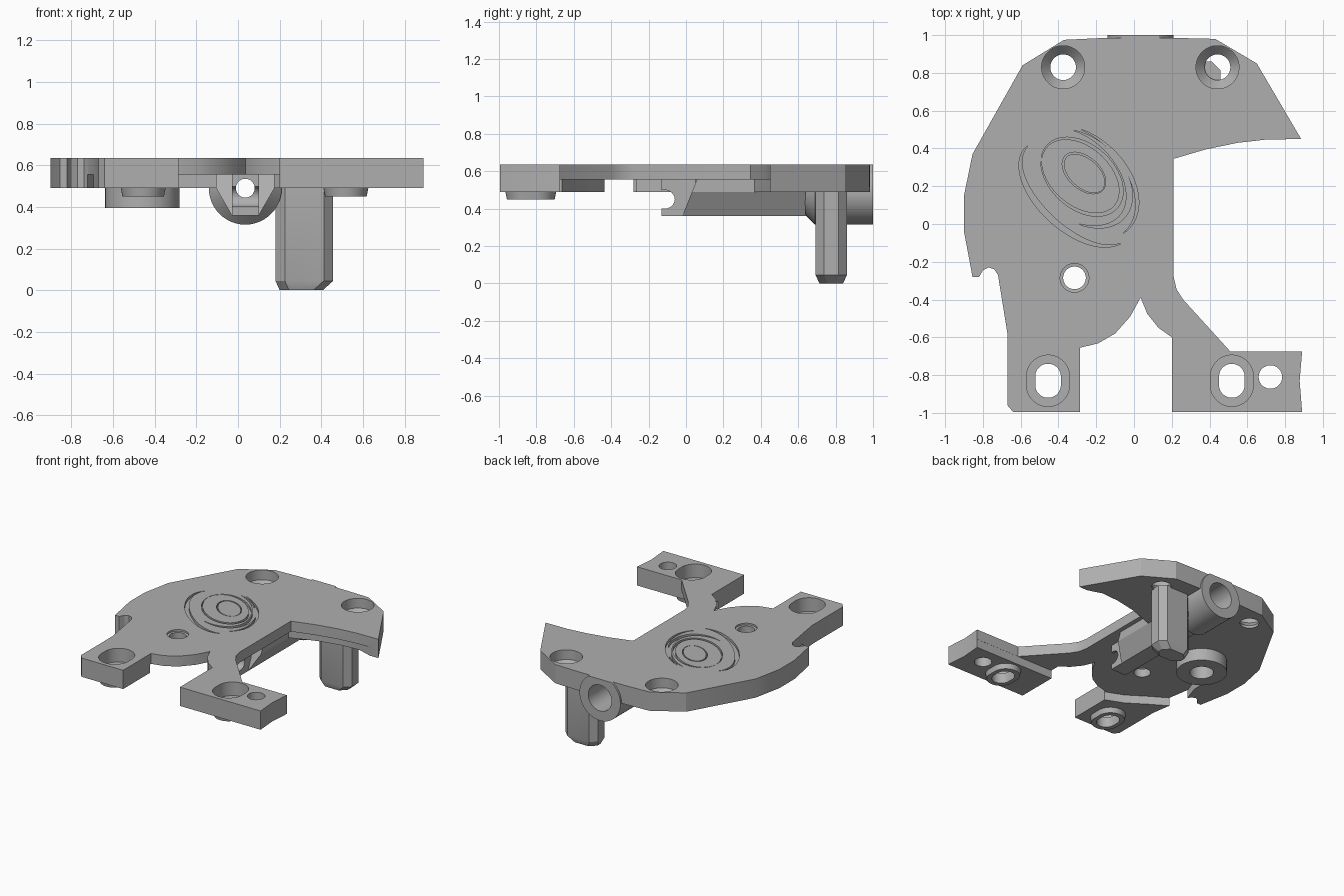
import bpy, bmesh
from math import sin, cos, pi, radians
from mathutils import Matrix, Vector

if "Cube" in bpy.data.objects:
    bpy.data.objects.remove(bpy.data.objects["Cube"])

grey = bpy.data.materials.new("plain_grey")
grey.use_nodes = True
grey.diffuse_color = (0.43, 0.43, 0.43, 1)
grey.node_tree.nodes["Principled BSDF"].inputs["Base Color"].default_value = grey.diffuse_color

TOP, LOW, THIN = 0.635, 0.49, 0.555
AXIS_X = 0.035


def loft(name, rings):
    """Solid from stacked rings with equal point counts."""
    bm = bmesh.new()
    vs = [[bm.verts.new(p) for p in r] for r in rings]
    n = len(vs[0])
    for a, b in zip(vs, vs[1:]):
        for i in range(n):
            bm.faces.new((a[i], a[(i + 1) % n], b[(i + 1) % n], b[i]))
    bm.faces.new(vs[0][::-1])
    bm.faces.new(vs[-1])
    bmesh.ops.recalc_face_normals(bm, faces=bm.faces)
    me = bpy.data.meshes.new(name)
    bm.to_mesh(me)
    bm.free()
    me.materials.append(grey)
    ob = bpy.data.objects.new(name, me)
    bpy.context.collection.objects.link(ob)
    return ob


def prism(name, pts, z0, z1):
    return loft(name, [[(x, y, z) for x, y in pts] for z in (z0, z1)])


def turned(name, x, y, profile, slot=0, n=40):
    """Vertical round part from (radius, z) pairs, stretched in y by slot."""
    def ring(r, z):
        out = []
        for i in range(n):
            a = 2 * pi * (i + 0.5) / n
            out.append((x + r * cos(a), y + r * sin(a) + (slot if sin(a) > 0 else -slot), z))
        return out
    return loft(name, [ring(r, z) for r, z in profile])


def along_y(name, profile, z=LOW, n=48):
    """Round part lying along y from (radius, y) pairs."""
    return loft(name, [[(AXIS_X + r * cos(2 * pi * i / n), y, z + r * sin(2 * pi * i / n))
                        for i in range(n)] for r, y in profile])


def crescent(x, y, a, b, t0, t1, w, n=40):
    """Shallow groove cutter following a tilted ellipse, tapered at both ends."""
    tilt = Matrix.Rotation(radians(-42), 2)
    outer, inner = [], []
    for i in range(n + 1):
        t = radians(t0 + (t1 - t0) * i / n)
        d = w * sin(pi * i / n) + 0.002
        for line, k in ((outer, 0), (inner, d)):
            p = tilt @ Vector(((a - k) * cos(t), (b - k) * sin(t)))
            line.append((x + p.x, y + p.y))
    return prism("groove", outer + inner[::-1], TOP - 0.02, TOP + 0.02)


def boolean(ob, others, op):
    for other in others:
        m = ob.modifiers.new("join", "BOOLEAN")
        m.operation, m.object, m.solver = op, other, "EXACT"
        bpy.context.view_layer.objects.active = ob
        bpy.ops.object.modifier_apply(modifier=m.name)
        bpy.data.objects.remove(other)


# Main plate outline
outline = [(-.37, .975), (-.16, .985), (.22, .985), (.43, .98), (.65, .85), (.885, .45),
           (.7, .447), (.55, .43), (.38, .395), (.21, .345), (.21, -.28), (.225, -.345), (.26, -.4),
           (.51, -.675), (.89, -.675), (.877, -.83), (.89, -.995), (.2, -.995), (.2, -.6),
           (.13, -.55), (.07, -.475), (.035, -.39), (-.02, -.49), (-.1, -.58), (-.19, -.632),
           (-.285, -.655), (-.285, -.995), (-.64, -.995), (-.67, -.96), (-.67, -.58), (-.72, -.27),
           (-.74, -.24), (-.77, -.23), (-.8, -.245), (-.82, -.28), (-.855, -.28), (-.9, -.04),
           (-.9, .15), (-.855, .37), (-.59, .84)]
plate = prism("main_plate", outline, LOW, TOP)

# Relieved underside below the hub, neck and wing edge
relief = [(-.27, -.67), (-.42, -.61), (-.57, -.51), (-.75, -.4), (-.72, -.26), (-.68, -.15),
          (-.66, .08), (.16, .08), (.16, .36), (.38, .44), (.55, .475), (.7, .485), (.84, .44),
          (.95, .3), (.95, -.676), (.1, -.676)]
boolean(plate, [prism("relief", relief, .4, THIN)], "DIFFERENCE")

# Pads under the plate
SLOTS = ((-.455, -.83), (.518, -.83))
pads = [turned("pad", x, y, [(.1, .45), (.112, .51)], .028) for x, y in SLOTS]
pads.append(turned("round_boss", -.46, .2, [(.18, .395), (.18, .57)]))
boolean(plate, pads, "UNION")

# Screw holes, slots and the blind hole of the round boss
cuts = []
for x, y in SLOTS:
    cuts.append(turned("counterbore", x, y, [(.114, .53), (.114, .7)], .022))
    cuts.append(turned("slot", x, y, [(.068, .4), (.068, .6)], .022))
for x in (-.375, .442):
    cuts.append(turned("countersink", x, .83, [(.068, .45), (.068, .51), (.114, .56), (.114, .7)]))
cuts += [turned("pin_hole", .722, -.81, [(.062, .4), (.062, .7)]),
         turned("hub_hole", -.315, -.285, [(.06, .4), (.06, .62), (.076, .622), (.076, .7)]),
         turned("boss_hole", -.46, .2, [(.085, .35), (.085, .5)])]

# Engraved swirl
cuts += [crescent(-.265, .27, .135, .085, 0, 359.9, .008),
         crescent(-.275, .25, .25, .17, -150, 205, .018),
         crescent(-.28, .24, .31, .215, -60, 130, .03),
         crescent(-.29, .22, .36, .25, -10, 120, .018),
         crescent(-.31, .16, .36, .2, 175, 350, .03)]
boolean(plate, cuts, "DIFFERENCE")

# Rear socket tube, trimmed flush with the plate top
tube = along_y("rear_socket", [(.1, .615), (.175, .69), (.175, 1.0)])
box = [(-.5, .5), (.5, .5), (.5, 1.2), (-.5, 1.2)]
boolean(tube, [prism("trim", box, TOP, .9), along_y("bore", [(.045, .5), (.045, .8)]),
               along_y("mouth", [(.1, .76), (.1, 1.1)])], "DIFFERENCE")

# Clear the socket mouth from the plate
boolean(plate, [along_y("mouth", [(.1, .76), (.1, 1.1)]), along_y("bore", [(.045, 0), (.045, .8)])],
        "DIFFERENCE")

# Keel beam with a trapezoid section and an end hook
section = [(-.105, THIN + .01), (-.105, LOW), (-.03, .36), (.1, .36), (.175, LOW), (.175, THIN + .01)]
beam = loft("keel_beam", [[(x, y + (z - .36) * k, z) for x, z in section]
                          for y, k in ((-.02, .4), (.64, 0))])
hook = [(-.03, -.13), (.1, -.13), (.1, .05), (-.03, .05)]
boolean(beam, [prism("hook", hook, .36, THIN + .01)], "UNION")
notch = loft("notch", [[(x, -.115 + .055 * cos(i * pi / 12), .45 + .05 * sin(i * pi / 12))
                        for i in range(24)] for x in (-.3, .3)])
boolean(beam, [notch, along_y("bore", [(.045, -.3), (.045, .8)])], "DIFFERENCE")

# Hanging post with eased edges and a chamfered foot


def post_ring(z, inset):
    x0, x1, y0, y1, c = .18 + inset, .457 - inset * 2.5, .693 + inset, .86 - inset, .045
    return [(x0 + c, y0, z), (x1 - c, y0, z), (x1, y0 + c, z), (x1, y1 - c, z),
            (x1 - c, y1, z), (x0 + c, y1, z), (x0, y1 - c, z), (x0, y0 + c, z)]


post = loft("hanging_post", [post_ring(0, .02), post_ring(.045, 0), post_ring(LOW + .01, 0)])

# Smooth curved walls, keep sharp edges
for ob in (plate, tube, beam, post):
    bpy.ops.object.select_all(action="DESELECT")
    ob.select_set(True)
    bpy.context.view_layer.objects.active = ob
    bpy.ops.object.shade_smooth_by_angle(angle=radians(25))
